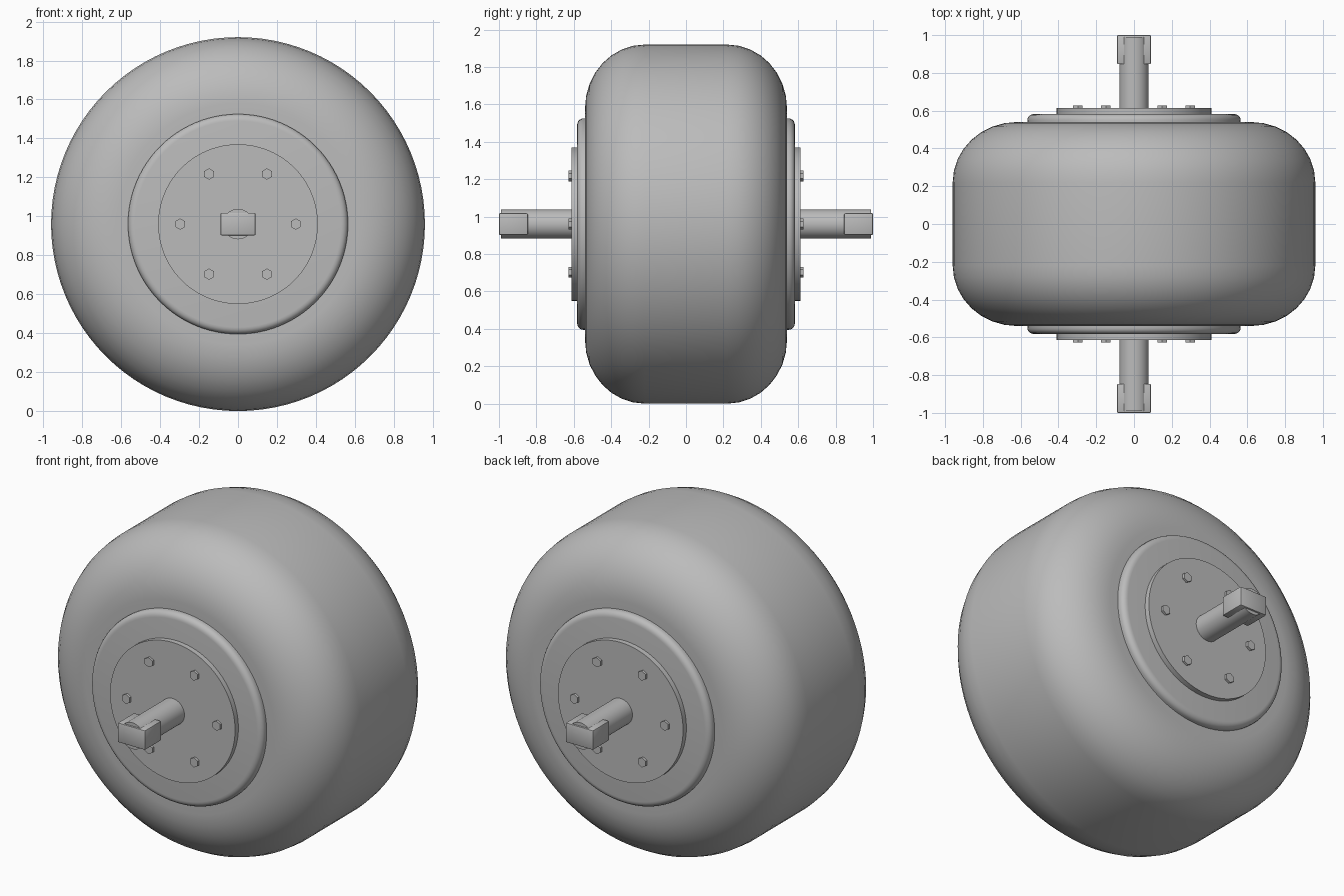
import bpy, bmesh
from math import sin, cos, pi, radians, sqrt

cube = bpy.data.objects.get("Cube")
if cube:
    bpy.data.objects.remove(cube)

AXLE_Z = 0.96

grey = bpy.data.materials.new("plain grey")
grey.use_nodes = True
grey.diffuse_color = (0.5, 0.5, 0.5, 1)
grey.node_tree.nodes["Principled BSDF"].inputs["Base Color"].default_value = (0.5, 0.5, 0.5, 1)


def finish(name, bm, smooth=True):
    """Turn a bmesh into a named object in the wheel's material."""
    bmesh.ops.remove_doubles(bm, verts=bm.verts, dist=1e-5)
    bmesh.ops.recalc_face_normals(bm, faces=bm.faces)
    mesh = bpy.data.meshes.new(name)
    bm.to_mesh(mesh)
    bm.free()
    mesh.materials.append(grey)
    obj = bpy.data.objects.new(name, mesh)
    obj.location.z = AXLE_Z
    bpy.context.collection.objects.link(obj)
    if smooth:
        bpy.ops.object.select_all(action='DESELECT')
        obj.select_set(True)
        bpy.context.view_layer.objects.active = obj
        bpy.ops.object.shade_smooth_by_angle(angle=radians(35))
    return obj


def lathe(name, profile, steps, centre=(0, 0), turn=0, smooth=True):
    """Spin (radius, y) points about an axis parallel to y."""
    bm = bmesh.new()
    rings = [[bm.verts.new((centre[0] + r * cos(turn + 2 * pi * i / steps), y,
                            centre[1] + r * sin(turn + 2 * pi * i / steps)))
              for i in range(steps)] for r, y in profile]
    for a, b in zip(rings, rings[1:]):
        for i in range(steps):
            j = (i + 1) % steps
            bm.faces.new((a[i], a[j], b[j], b[i]))
    bm.faces.new(rings[0])
    bm.faces.new(rings[-1])
    return finish(name, bm, smooth)


def arc(r, y, size_r, size_y, steps):
    """Quarter ellipse from the outer radius round to the side face."""
    return [(r + size_r * cos(t * pi / 2 / steps), y + size_y * sin(t * pi / 2 / steps))
            for t in range(steps + 1)]


# Fat tyre with a flat tread and rounded shoulders
shoulder = arc(0.62, 0.22, 0.34, 0.32, 8) + [(0.5, 0.535)]
lathe("tyre", [(r, -y) for r, y in reversed(shoulder)] + shoulder, 96)

for side, s in (("front", -1), ("back", 1)):
    # Hub flange with a rounded lip, and the raised cover plate
    lip = [(0.565, 0.5 * s)] + [(r, y * s) for r, y in arc(0.53, 0.55, 0.035, 0.032, 5)]
    lathe(side + "_hub_flange", lip, 96)
    lathe(side + "_cover_plate", [(0.41, 0.55 * s), (0.41, 0.613 * s)], 96)

    # Ring of six hexagonal bolts
    for i in range(6):
        a = i * pi / 3
        lathe(f"{side}_bolt_{i + 1}", [(0.029, 0.6 * s), (0.029, 0.627 * s)], 6,
              (0.297 * cos(a), 0.297 * sin(a)), pi / 6, False)

    # Axle and the squared key block at its end
    lathe(side + "_axle", [(0.078, 0.58 * s), (0.078, 0.99 * s)], 48)
    bm = bmesh.new()
    bmesh.ops.create_cube(bm, size=1)
    for v in bm.verts:
        v.co = (v.co.x * 0.18, v.co.y * 0.154 + 0.923 * s, v.co.z * 0.116)
    bmesh.ops.bevel(bm, geom=bm.edges[:], offset=0.006, segments=2, profile=0.5,
                    affect='EDGES')
    finish(side + "_axle_block", bm)
